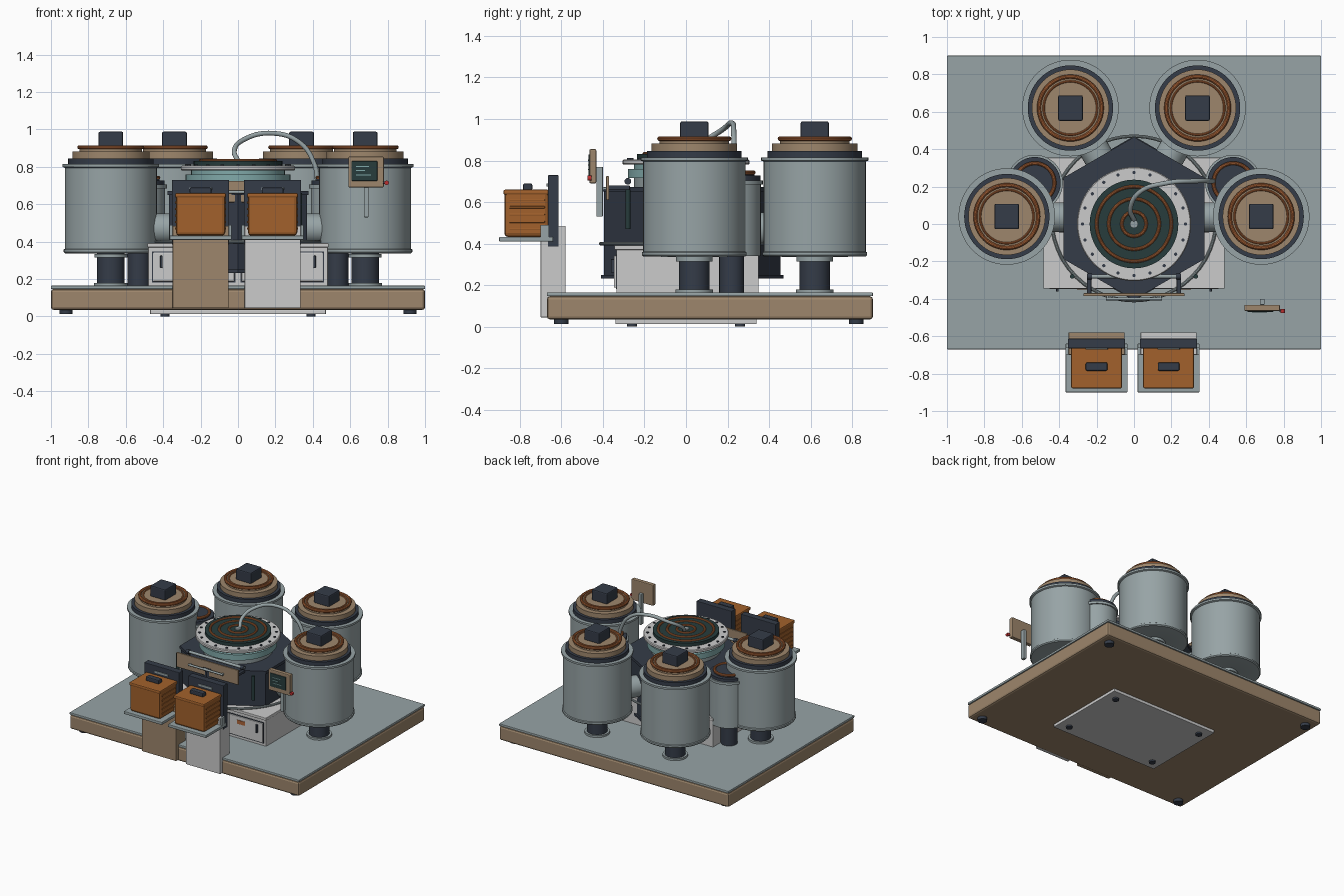
import bpy, math
from math import pi, sin, cos
from mathutils import Vector

if "Cube" in bpy.data.objects:
    bpy.data.objects.remove(bpy.data.objects["Cube"])


def mat(name, r, g, b):
    m = bpy.data.materials.new(name)
    m.diffuse_color = (r, g, b, 1)
    m.use_nodes = True
    m.node_tree.nodes["Principled BSDF"].inputs["Base Color"].default_value = m.diffuse_color
    return m


STEEL = mat("steel", .31, .37, .38)
TAN = mat("tan", .34, .24, .15)
DARK = mat("dark", .035, .045, .065)
ORANGE = mat("orange", .36, .12, .025)
COPPER = mat("copper", .42, .13, .04)
WHITE = mat("white", .56, .57, .54)
TEAL = mat("dark_teal", .02, .045, .045)
AQUA = mat("aqua", .22, .40, .40)
RED = mat("red", .5, .03, .03)


def finish(name, m, smooth=False):
    o = bpy.context.object
    o.name = name
    o.data.materials.append(m)
    if smooth:
        bpy.ops.object.shade_smooth_by_angle(angle=math.radians(35))
    return o


def box(name, x0, x1, y0, y1, z0, z1, m, bevel=.004):
    bpy.ops.mesh.primitive_cube_add(size=1, location=((x0 + x1) / 2, (y0 + y1) / 2, (z0 + z1) / 2))
    o = bpy.context.object
    o.scale = (x1 - x0, y1 - y0, z1 - z0)
    bpy.ops.object.transform_apply(location=False, rotation=False, scale=True)
    if bevel:
        b = o.modifiers.new("bevel", "BEVEL")
        b.width, b.segments = bevel, 2
    return finish(name, m)


def cyl(name, x, y, z0, z1, r, m, n=48):
    bpy.ops.mesh.primitive_cylinder_add(vertices=n, radius=r, depth=z1 - z0, location=(x, y, (z0 + z1) / 2))
    return finish(name, m, n > 8)


def ring(name, x, y, z, r, t, m):
    bpy.ops.mesh.primitive_torus_add(major_radius=r, minor_radius=t, major_segments=48,
                                     minor_segments=10, location=(x, y, z))
    return finish(name, m, True)


def rod(name, a, b, r, m, n=32):
    a, b = Vector(a), Vector(b)
    d = b - a
    bpy.ops.mesh.primitive_cylinder_add(vertices=n, radius=r, depth=d.length, location=(a + b) / 2,
                                        rotation=d.to_track_quat('Z', 'Y').to_euler())
    return finish(name, m, True)


def lathe(name, x, y, profile, m, n=64):
    # revolve an (r, z) profile
    k = len(profile)
    v = [(r * cos(2 * pi * i / n), r * sin(2 * pi * i / n), z) for i in range(n) for r, z in profile]
    f = [(i * k + j, (i + 1) % n * k + j, (i + 1) % n * k + (j + 1) % k, i * k + (j + 1) % k)
         for i in range(n) for j in range(k)]
    me = bpy.data.meshes.new(name)
    me.from_pydata(v, [], f)
    o = bpy.data.objects.new(name, me)
    o.location = (x, y, 0)
    bpy.context.collection.objects.link(o)
    bpy.ops.object.select_all(action='DESELECT')
    bpy.context.view_layer.objects.active = o
    o.select_set(True)
    return finish(name, m, True)


# base slab, deck and feet
box("base", -1, 1, -.67, .9, .035, .147, TAN, .015)
box("deck", -1, 1, -.67, .9, .147, .165, STEEL)
for x in (-.92, .92):
    for y in (-.6, .82):
        cyl("foot", x, y, .012, .036, .035, DARK, 24)
box("under_plate", -.47, .47, -.34, .34, .012, .036, WHITE)
for x in (-.39, .39):
    for y in (-.26, .26):
        cyl("plate_foot", x, y, 0, .013, .024, DARK, 24)

# central cabinet with doors
box("cabinet", -.48, .48, -.335, .35, .16, .37, WHITE)
box("cabinet_top", -.485, .485, -.345, .355, .37, .392, WHITE)
for s in (-1, 1):
    a, b = sorted((s * .02, s * .455))
    box("door_gap", a - .006, b + .006, -.338, -.33, .182, .348, DARK, 0)
    box("door", a, b, -.347, -.33, .188, .342, WHITE)
    box("door_handle", s * .41 - .006, s * .41 + .006, -.362, -.345, .26, .325, DARK, .002)
    box("door_label", s * .27 - .035, s * .27 + .035, -.351, -.345, .285, .315, COPPER, .001)

# hexagonal core vessel (corners front and back)
CY = .03
for name, z0, z1, r, m in (("hex_body", .245, .65, .425, DARK), ("hex_rim", .65, .672, .435, DARK),
                           ("hex_foot", .232, .25, .44, DARK)):
    cyl(name, 0, CY, z0, z1, r, m, 6)
ring("core_hoop", 0, CY, .40, .44, .009, STEEL)

# heated turntable on top of the core
cyl("table_neck", 0, 0, .67, .72, .25, STEEL, 64)
cyl("table_drum", 0, 0, .715, .76, .28, AQUA, 64)
cyl("table_collar", 0, 0, .76, .785, .25, AQUA, 64)
lathe("table_flange", 0, 0, [(.2, .78), (.30, .78), (.305, .785), (.305, .80), (.30, .806), (.2, .806)], WHITE)
cyl("hot_plate", 0, 0, .78, .832, .237, TEAL, 64)
for r in (.065, .135, .2):
    ring("coil", 0, 0, .833, r, .009, COPPER)
cyl("plate_hub", 0, 0, .83, .842, .022, STEEL, 24)
for i in range(20):
    a = 2 * pi * i / 20
    cyl("flange_bolt", .275 * cos(a), .275 * sin(a), .80, .812, .009, DARK, 12)

# front fascia of the core and its rail
box("fascia", -.27, .27, -.385, -.37, .61, .725, TAN)
for s in (-1, 1):
    box("fascia_arm", s * .24 - .012, s * .24 + .012, -.375, -.27, .66, .68, DARK)
    rod("rail_end", (s * .225, -.28, .70), (s * .25, -.28, .70), .016, DARK)
    rod("sight_glass", (s * .33, -.28, .47), (s * .33, -.28, .66), .012, TEAL)
rod("rail", (-.25, -.28, .70), (.25, -.28, .70), .011, STEEL)
rod("fascia_grip", (-.15, -.40, .665), (.15, -.40, .665), .008, STEEL)
for x in (-.14, .14):
    rod("grip_post", (x, -.40, .665), (x, -.38, .665), .007, STEEL, 12)


def tank(x, y):
    # pedestal
    cyl("tank_pedestal_foot", x, y, .165, .18, .09, STEEL)
    cyl("tank_pedestal", x, y, .17, .34, .074, DARK)
    cyl("tank_pedestal_collar", x, y, .315, .335, .088, STEEL)
    # body with flanges
    lathe("tank_body", x, y, [(.001, .345), (.03, .335), (.245, .338), (.252, .345), (.252, .358),
                              (.246, .362), (.246, .795), (.258, .80), (.258, .815), (.001, .815)], STEEL)
    # lid stack
    cyl("tank_seal", x, y, .81, .845, .228, DARK, 64)
    cyl("tank_lid", x, y, .843, .882, .206, TAN, 64)
    cyl("tank_lid_step", x, y, .88, .905, .168, TAN, 64)
    ring("tank_lid_ring", x, y, .905, .168, .011, COPPER)
    ring("tank_lid_inner_ring", x, y, .905, .143, .006, COPPER)
    box("tank_cap", x - .066, x + .066, y - .068, y + .068, .90, .988, DARK, .008)


for s in (-1, 1):
    for x, y in ((s * .68, .04), (s * .34, .62)):
        tank(x, y)
        rod("feed_pipe", (x * .85, CY + (y - CY) * .85, .47), (x * .3, CY + (y - CY) * .3, .47), .08, STEEL)
    # small tanks between the large ones
    x, y = s * .53, .22
    cyl("small_tank_stand", x, y, .165, .35, .06, DARK)
    cyl("small_tank", x, y, .34, .695, .14, STEEL)
    cyl("small_tank_flange", x, y, .685, .705, .15, STEEL)
    cyl("small_tank_seal", x, y, .70, .728, .138, DARK)
    cyl("small_tank_lid", x, y, .72, .742, .11, DARK)
    ring("small_tank_ring", x, y, .742, .105, .010, COPPER)

# arched hose from hot plate to the small tank
cu = bpy.data.curves.new("hose", "CURVE")
cu.dimensions = '3D'
cu.bevel_depth, cu.bevel_resolution, cu.use_fill_caps = .013, 4, True
pts = [(0, .02, .83), (-.02, .08, .885), (.03, .17, .945), (.18, .22, .98), (.33, .23, .93),
       (.41, .23, .81), (.425, .23, .72)]
sp = cu.splines.new('BEZIER')
sp.bezier_points.add(len(pts) - 1)
for p, c in zip(sp.bezier_points, pts):
    p.co = c
    p.handle_left_type = p.handle_right_type = 'AUTO'
hose = bpy.data.objects.new("hose", cu)
bpy.context.collection.objects.link(hose)
cu.materials.append(STEEL)

# front dispensing stations
for x, m in ((-.2, TAN), (.185, WHITE)):
    box("station_pillar", x - .15, x + .15, -.70, -.58, .045, .485, m)
    box("station_tray", x - .166, x + .166, -.9, -.64, .41, .432, STEEL)
    for s in (-1, 1):
        e = x + s * .158
        box("tray_bracket", e - .008, e + .008, -.70, -.66, .42, .49, STEEL, .002)
    box("station_back", x - .153, x + .153, -.665, -.613, .385, .73, DARK)
    box("station_back_slot", x - .06, x + .06, -.671, -.66, .675, .69, STEEL, .002)
    box("bin", x - .132, x + .132, -.875, -.66, .432, .655, ORANGE, .018)
    box("bin_lid", x - .136, x + .136, -.879, -.66, .635, .66, ORANGE, .008)
    for i in range(5):
        z = .465 + i * .035
        for s in (-1, 1):
            e = x + s * .132
            box("bin_rib", e - .005, e + .005, -.85, -.68, z, z + .01, ORANGE, .002)
    box("bin_handle", x - .058, x + .058, -.785, -.74, .655, .69, DARK, .008)

# control screen
box("screen_case", .59, .78, -.465, -.432, .69, .855, TAN, .006)
box("screen", .607, .745, -.47, -.46, .725, .83, TEAL, .003)
for i, w in enumerate((.08, .05, .07)):
    box("screen_line", .63, .63 + w, -.473, -.468, .755 + i * .022, .76 + i * .022, AQUA, 0)
rod("screen_button", (.795, -.475, .715), (.795, -.455, .715), .012, RED, 20)
rod("screen_button_stem", (.775, -.462, .715), (.795, -.462, .715), .006, DARK, 12)
box("screen_post", .673, .698, -.432, -.40, .53, .77, STEEL)
